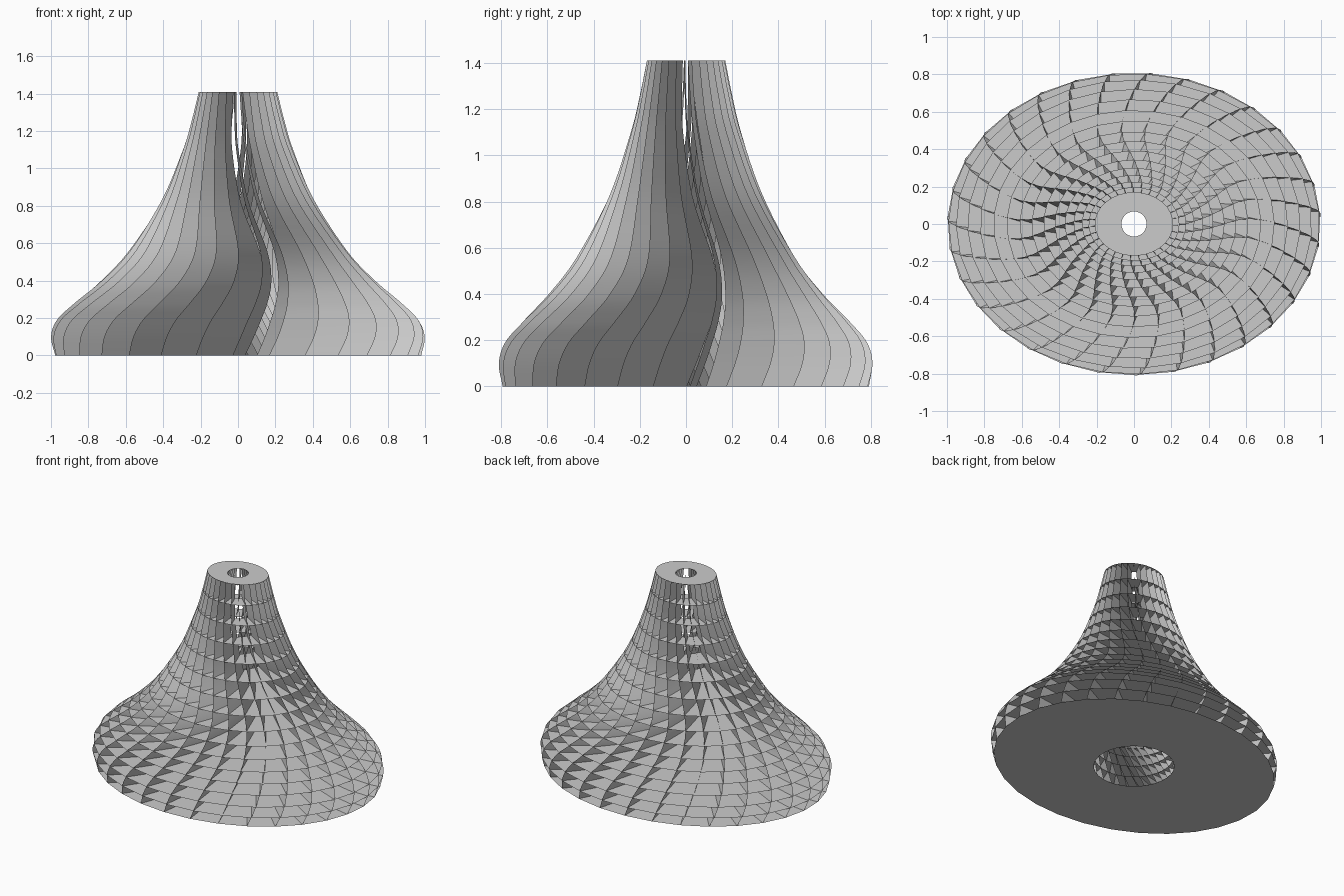
import bpy
import math
from mathutils import Vector

cube = bpy.data.objects.get("Cube")
if cube:
    bpy.data.objects.remove(cube, do_unlink=True)

RIBS = 31
LAYERS = 16
STEPS = 6            # curve samples per key span
DEPTH_SCALE = 0.81   # elliptical plan

# Section keys: height, outer radius, sideways sweep of the rib, inner radius
KEYS = [Vector(k) for k in (
    (0.00, 0.98, 0.07, 0.26),
    (0.10, 1.00, 0.115, 0.25),
    (0.19, 0.968, 0.15, 0.24),
    (0.28, 0.875, 0.18, 0.23),
    (0.40, 0.733, 0.198, 0.22),
    (0.56, 0.583, 0.175, 0.205),
    (0.83, 0.408, 0.075, 0.175),
    (1.10, 0.295, 0.02, 0.14),
    (1.26, 0.247, 0.006, 0.105),
    (1.41, 0.21, 0.0, 0.067),
)]


def smooth_sections(keys, steps):
    """Smooth curve through the section keys."""
    pts = [2 * keys[0] - keys[1]] + keys + [2 * keys[-1] - keys[-2]]
    out = []
    for a, b, c, d in zip(pts, pts[1:], pts[2:], pts[3:]):
        for i in range(steps):
            t = i / steps
            out.append(b + 0.5 * t * ((c - a) + t * ((2 * a - 5 * b + 4 * c - d)
                                                     + t * (3 * (b - c) + d - a))))
    return out + [keys[-1]]


def plate_sections(sections, count):
    """Sections along the outer profile, closer together near the base."""
    lengths = [0.0]
    for a, b in zip(sections, sections[1:]):
        lengths.append(lengths[-1] + math.hypot(b[0] - a[0], b[1] - a[1]))
    out, j = [], 0
    for i in range(count + 1):
        u = i / count
        goal = lengths[-1] * u * (0.65 + 0.35 * u)
        while j < len(sections) - 2 and lengths[j + 1] < goal:
            j += 1
        f = (goal - lengths[j]) / (lengths[j + 1] - lengths[j])
        out.append(sections[j].lerp(sections[j + 1], min(f, 1.0)))
    return out


def rib_point(section, angle, radius):
    """Point of a rib at a given plan radius, swept sideways."""
    z, sweep = section[0], section[2]
    along = math.sqrt(max(radius ** 2 - sweep ** 2, 0.0))
    x = along * math.sin(angle) + sweep * math.cos(angle)
    y = -along * math.cos(angle) + sweep * math.sin(angle)
    return (x, y * DEPTH_SCALE, z)


def add_mesh(name, verts, faces, material):
    mesh = bpy.data.meshes.new(name)
    mesh.from_pydata(verts, [], faces)
    mesh.materials.append(material)
    mesh.update()
    obj = bpy.data.objects.new(name, mesh)
    bpy.context.collection.objects.link(obj)
    return obj


grey = bpy.data.materials.new("light_grey")
grey.use_nodes = True
colour = (0.6, 0.6, 0.6, 1.0)
grey.diffuse_color = colour
grey.node_tree.nodes["Principled BSDF"].inputs["Base Color"].default_value = colour

# The first rib stands at the back
angles = [math.pi + math.tau * i / RIBS for i in range(RIBS)]
sections = smooth_sections(KEYS, STEPS)

# Swept upright ribs, their inner edges following the round bore
verts, faces = [], []
for angle in angles:
    start = len(verts)
    bore = 1 / math.hypot(math.sin(angle), DEPTH_SCALE * math.cos(angle))
    for s in sections:
        verts += [rib_point(s, angle, s[1]), rib_point(s, angle, s[3] * bore)]
    for i in range(len(sections) - 1):
        k = start + 2 * i
        faces.append((k, k + 1, k + 3, k + 2))
ribs = add_mesh("swept_ribs", verts, faces, grey)
ribs.data.polygons.foreach_set("use_smooth", [True] * len(ribs.data.polygons))

# Flat ring plates, each turned to meet the rib edges
for n, s in enumerate(plate_sections(sections, LAYERS)):
    rim = [rib_point(s, a, s[1]) for a in angles]
    hole = []
    for x, y, z in rim:
        turn = math.atan2(y / DEPTH_SCALE, x)
        hole.append((s[3] * math.cos(turn), s[3] * math.sin(turn), z))
    faces = []
    for i in range(RIBS):
        j = (i + 1) % RIBS
        face = (i, j, RIBS + j, RIBS + i)
        faces.append(face if n else face[::-1])   # the base plate faces down
    add_mesh(f"ring_plate_{n + 1}", rim + hole, faces, grey)
